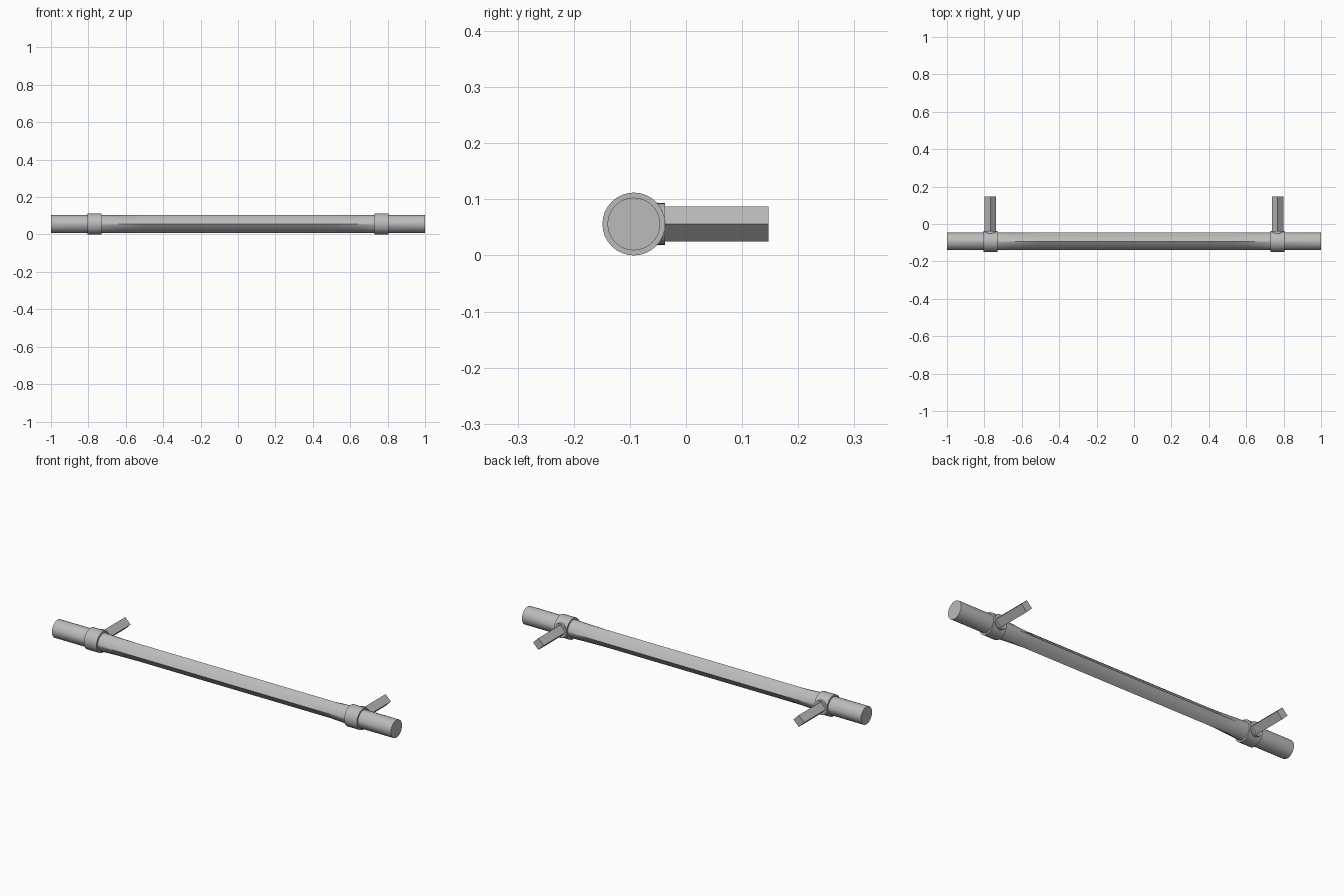
import bpy, bmesh, math
from mathutils import Vector

cube = bpy.data.objects.get("Cube")
if cube:
    bpy.data.objects.remove(cube, do_unlink=True)

metal = bpy.data.materials.new("satin_metal_grey")
metal.use_nodes = True
GREY = (0.5, 0.5, 0.5, 1)
metal.diffuse_color = GREY
metal.node_tree.nodes["Principled BSDF"].inputs["Base Color"].default_value = GREY

BAR_Y, BAR_Z = -0.093, 0.056
SIDES = 32


def ring_radius(angle, radius, diamond):
    """Distance to a round or diamond outline at the given angle."""
    return radius / (abs(math.cos(angle)) + abs(math.sin(angle))) if diamond else radius


def loft(name, axis, stations, centre, sides=SIDES):
    """Skin rings of (position, radius, diamond) along the x or y axis."""
    bm = bmesh.new()
    rings = []
    for pos, radius, diamond in stations:
        ring = []
        for i in range(sides):
            a = 2 * math.pi * i / sides
            r = ring_radius(a, radius, diamond)
            u, v = r * math.cos(a), r * math.sin(a)
            offset = Vector((pos, u, v)) if axis == "x" else Vector((u, pos, v))
            ring.append(bm.verts.new(centre + offset))
        rings.append(ring)
    for a, b in zip(rings, rings[1:]):
        for i in range(sides):
            j = (i + 1) % sides
            bm.faces.new((a[i], a[j], b[j], b[i]))
    bm.faces.new(rings[0])
    bm.faces.new(rings[-1])
    bmesh.ops.recalc_face_normals(bm, faces=bm.faces)
    mesh = bpy.data.meshes.new(name)
    bm.to_mesh(mesh)
    bm.free()
    mesh.materials.append(metal)
    obj = bpy.data.objects.new(name, mesh)
    bpy.context.collection.objects.link(obj)
    bpy.ops.object.select_all(action="DESELECT")
    obj.select_set(True)
    bpy.context.view_layer.objects.active = obj
    bpy.ops.object.shade_smooth_by_angle(angle=math.radians(30))
    return obj


# Grip bar: round ends easing into a faceted middle
R = 0.047
loft("grip_bar", "x",
     [(-1, R, False), (-0.74, R, False), (-0.52, R, True),
      (0.52, R, True), (0.74, R, False), (1, R, False)],
     Vector((0, BAR_Y, BAR_Z)))

for side, sx in (("left", 1), ("right", -1)):
    x = sx * 0.768
    # Collar around the bar
    loft(side + "_collar", "x",
         [(-0.037, 0.056, False), (0.037, 0.056, False)],
         Vector((x, BAR_Y, BAR_Z)))
    # Short socket where the post enters the collar
    loft(side + "_socket", "y",
         [(-0.09, 0.037, False), (-0.037, 0.037, False)],
         Vector((x, 0, BAR_Z)))
    # Four-sided mounting post
    loft(side + "_post", "y",
         [(-0.06, 0.0315, False), (0.147, 0.0315, False)],
         Vector((x, 0, BAR_Z)), sides=4)
